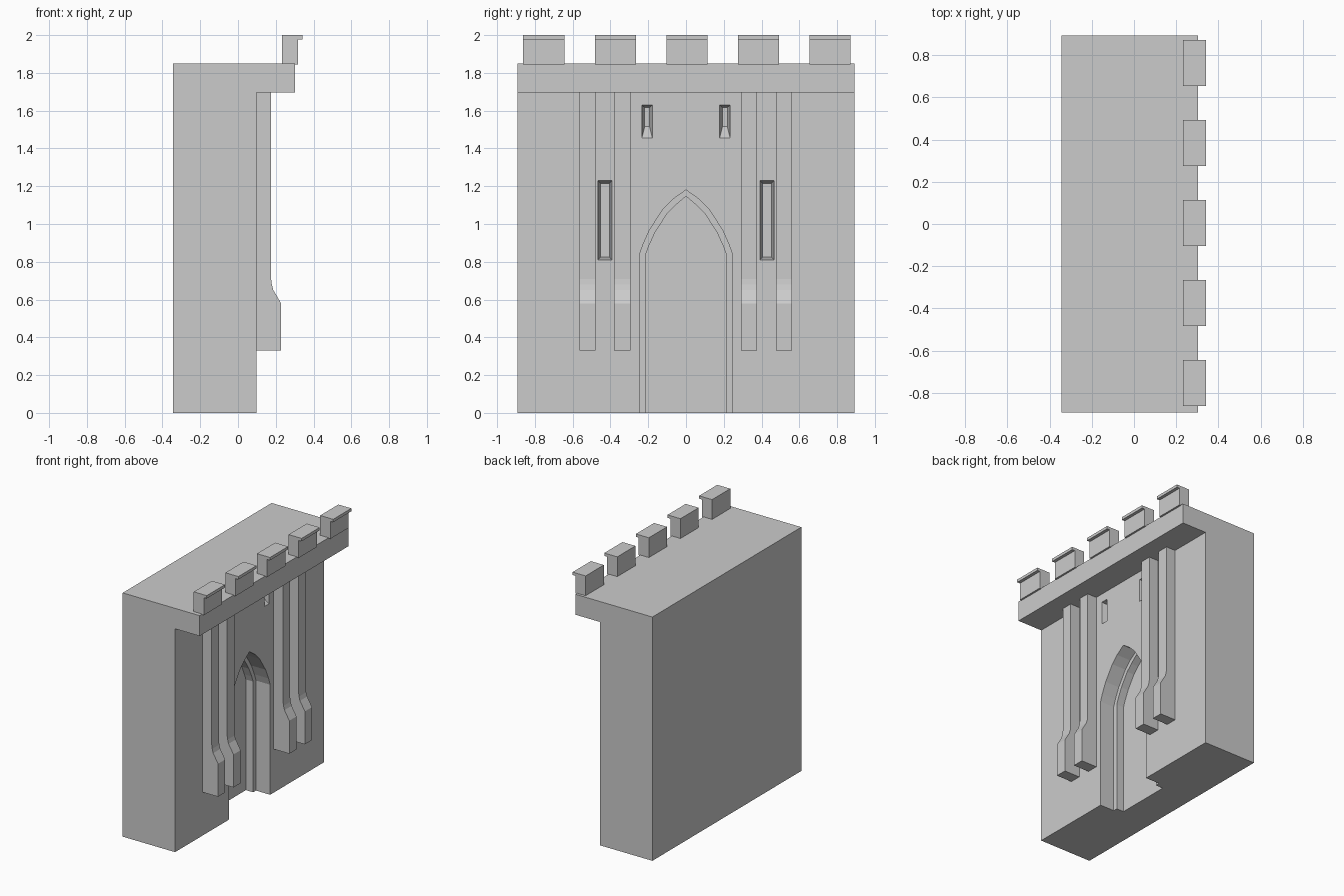
import bpy, bmesh

if "Cube" in bpy.data.objects:
    bpy.data.objects.remove(bpy.data.objects["Cube"])


def loft(name, loops):
    """Closed solid through matching loops of 3D points."""
    bm = bmesh.new()
    rings = [[bm.verts.new(p) for p in loop] for loop in loops]
    n = len(rings[0])
    for a, b in zip(rings, rings[1:]):
        for i in range(n):
            j = (i + 1) % n
            bm.faces.new((a[i], a[j], b[j], b[i]))
    bm.faces.new(rings[0][::-1])
    bm.faces.new(rings[-1])
    bmesh.ops.recalc_face_normals(bm, faces=bm.faces[:])
    me = bpy.data.meshes.new(name)
    bm.to_mesh(me)
    bm.free()
    ob = bpy.data.objects.new(name, me)
    bpy.context.collection.objects.link(ob)
    return ob


def extrude_y(name, profile, y0, y1):
    return loft(name, [[(x, y, z) for x, z in profile] for y in (y0, y1)])


def extrude_x(name, profile, x0, x1):
    return loft(name, [[(x, y, z) for y, z in profile] for x in (x0, x1)])


def cut(target, cutter):
    cutter.hide_render = True
    mod = target.modifiers.new("cut", "BOOLEAN")
    mod.operation = "DIFFERENCE"
    mod.solver = "EXACT"
    mod.object = cutter
    bpy.context.view_layer.objects.active = target
    bpy.ops.object.modifier_apply(modifier=mod.name)
    bpy.data.objects.remove(cutter)


FACE = 0.097  # x of the wall face

# Wall with overhanging parapet
wall = extrude_y("gate_wall", [
    (-0.343, 0), (FACE, 0), (FACE, 1.695), (0.303, 1.695),
    (0.303, 1.85), (-0.343, 1.85)], -0.893, 0.893)


# Stepped pointed doorway
def arch(points):
    left = [(-y, z) for y, z in reversed(points) if y > 0]
    return points + left


outer = [(0.247, -0.1), (0.247, 0.835), (0.228, 0.89), (0.192, 0.97),
         (0.12, 1.08), (0.068, 1.132), (0, 1.18)]
inner = [(0.213, -0.1), (0.213, 0.84), (0.196, 0.885), (0.163, 0.957),
         (0.1, 1.054), (0.055, 1.1), (0, 1.147)]
cut(wall, extrude_x("door_outer_cutter", arch(outer), -0.022, 0.25))
cut(wall, extrude_x("door_inner_cutter", arch(inner), -0.083, 0.25))


# Splayed window openings
def rect(x, yc, half, z0, z1):
    return [(x, yc - half, z0), (x, yc + half, z0),
            (x, yc + half, z1), (x, yc - half, z1)]


for s in (-1, 1):
    y = s * 0.429
    cut(wall, loft("slit_cutter", [
        rect(0.25, y, 0.037, 0.81, 1.23), rect(FACE, y, 0.037, 0.81, 1.23),
        rect(0.01, y, 0.024, 0.825, 1.215)]))
    y = s * 0.206
    cut(wall, loft("loophole_cutter", [
        rect(0.25, y, 0.028, 1.455, 1.63), rect(FACE, y, 0.028, 1.455, 1.63),
        rect(0.03, y, 0.013, 1.515, 1.617)]))

# Hanging pilasters with flared feet
foot = [(FACE - 0.01, 0.33), (0.228, 0.33), (0.228, 0.58), (0.206, 0.618),
        (0.187, 0.65), (0.179, 0.68), (0.175, 0.71), (0.175, 1.70),
        (FACE - 0.01, 1.70)]
for yc in (-0.522, -0.337, 0.333, 0.519):
    extrude_y("pilaster", foot, yc - 0.043, yc + 0.043)

# Battlements with projecting lip
merlon = [(0.232, 1.845), (0.317, 1.845), (0.317, 1.978), (0.341, 1.978),
          (0.341, 2.0), (0.232, 2.0)]
for i in range(5):
    yc = 0.005 + (i - 2) * 0.379
    extrude_y("merlon", merlon, yc - 0.109, yc + 0.109)
